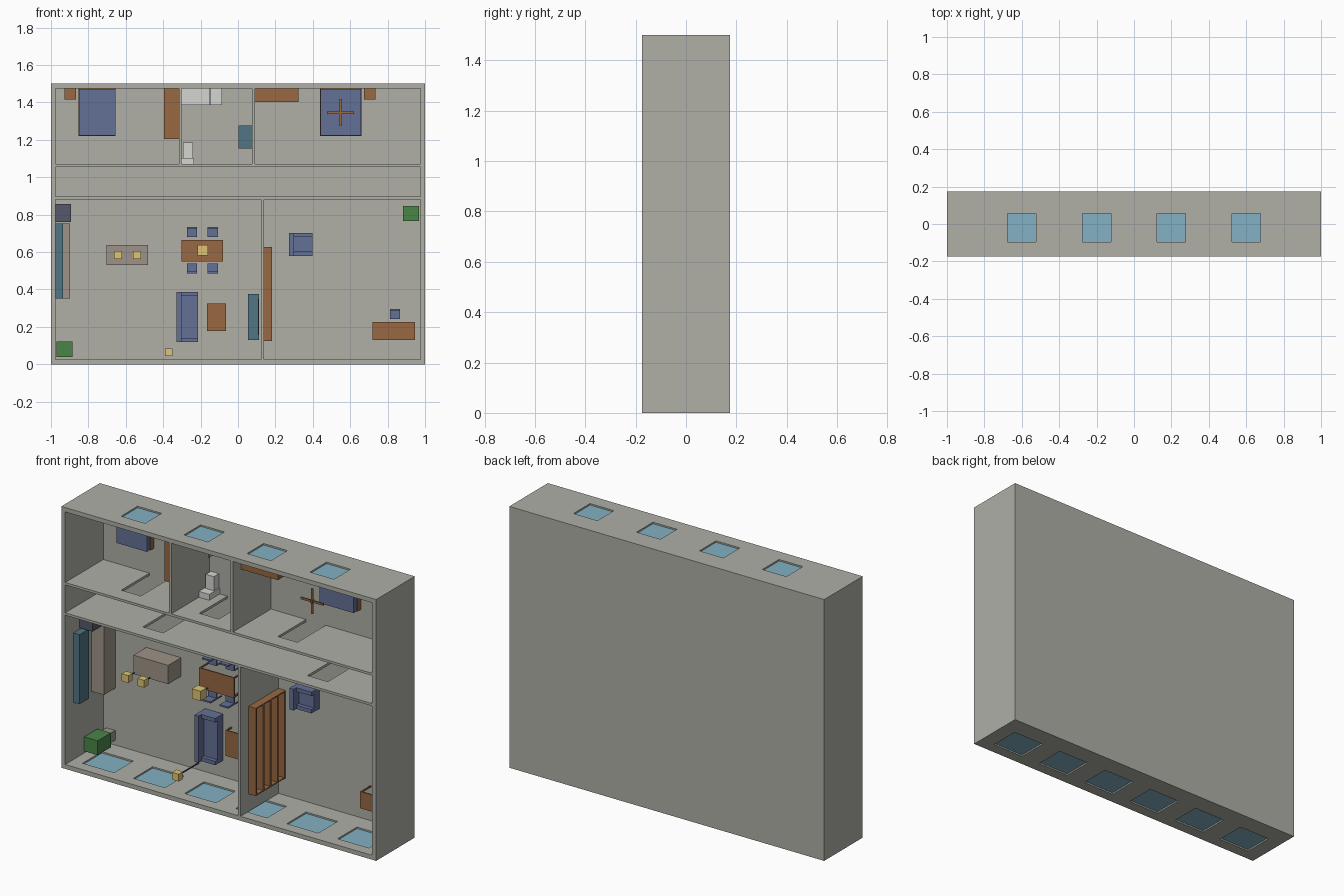
import bpy
import bmesh
from mathutils import Matrix, Vector

# The plan stands upright: floor at the back (+y), room height runs towards -y.
BACK = 0.175
HEIGHT = 0.35
FLOOR = 0.004

default = bpy.data.objects.get("Cube")
if default:
    bpy.data.objects.remove(default, do_unlink=True)


def make_material(name, rgb):
    colour = tuple((c / 255) ** 2.2 for c in rgb) + (1.0,)
    mat = bpy.data.materials.new(name)
    mat.use_nodes = True
    mat.diffuse_color = colour
    mat.node_tree.nodes["Principled BSDF"].inputs["Base Color"].default_value = colour
    return mat


wood = make_material("wood", (150, 104, 68))
fabric = make_material("blue_fabric", (100, 112, 150))
teal = make_material("teal_cabinet", (82, 116, 132))
steel = make_material("dark_steel", (84, 90, 104))
stone = make_material("beige_stone", (156, 146, 134))
leaf = make_material("green_leaf", (76, 132, 74))
lampshade = make_material("yellow_shade", (222, 196, 118))
glass = make_material("window_glass", (130, 175, 194))
ceramic = make_material("white_ceramic", (212, 213, 208))
plaster = make_material("plaster", (174, 174, 166))


def build(name, mat, boxes):
    """Join boxes given as (x0, x1, z0, z1, low, high) above the floor."""
    bm = bmesh.new()
    for x0, x1, z0, z1, low, high in boxes:
        size = Vector((x1 - x0, high - low, z1 - z0))
        centre = Vector(((x0 + x1) / 2, BACK - (low + high) / 2, (z0 + z1) / 2))
        bmesh.ops.create_cube(bm, size=1, matrix=Matrix.Translation(centre) @ Matrix.Diagonal(size.to_4d()))
    mesh = bpy.data.meshes.new(name)
    bm.to_mesh(mesh)
    bm.free()
    mesh.materials.append(mat)
    obj = bpy.data.objects.new(name, mesh)
    bpy.context.collection.objects.link(obj)
    return obj


def block(name, mat, x0, x1, z0, z1, high, low=FLOOR):
    return build(name, mat, [(x0, x1, z0, z1, low, high)])


def pierced_wall(name, x0, x1, z0, z1, centres, width, low, high):
    """Wall along x with equal openings between two heights."""
    boxes, start = [], x0
    for c in centres:
        left, right = c - width / 2, c + width / 2
        boxes.append((start, left, z0, z1, 0, HEIGHT))
        boxes.append((left, right, z0, z1, high, HEIGHT))
        if low > 0:
            boxes.append((left, right, z0, z1, 0, low))
        start = right
    boxes.append((start, x1, z0, z1, 0, HEIGHT))
    build(name, plaster, boxes)


def panes(name, centres, width, z, low, high):
    build(name, glass, [(c - width / 2, c + width / 2, z - 0.004, z + 0.004, low, high) for c in centres])


def legs(x0, x1, z0, z1, top, t=0.007):
    return [(x, x + t, z, z + t, FLOOR, top) for x in (x0, x1 - t) for z in (z0, z1 - t)]


def table(name, x0, x1, z0, z1, high):
    build(name, wood, [(x0, x1, z0, z1, high - 0.008, high)] + legs(x0, x1, z0, z1, high - 0.008))


def chair(name, x, z, side, s=0.027):
    """Chair with its backrest on the +z or -z side."""
    rest = sorted((z + side * s, z + side * (s - 0.009)))
    build(name, fabric, [(x - s, x + s, z - s, z + s, 0.047, 0.057),
                         (x - s, x + s, *rest, 0.057, 0.11)] + legs(x - s, x + s, z - s, z + s, 0.047, 0.005))


def seat(name, x0, x1, z0, z1):
    """Upholstered seat facing +x, with a backrest and two arms."""
    arm = 0.022
    build(name, fabric, [(x0, x1, z0 + arm, z1 - arm, FLOOR, 0.052),
                         (x0, x0 + 0.026, z0 + arm, z1 - arm, 0.052, 0.1),
                         (x0, x1, z0, z0 + arm, FLOOR, 0.075),
                         (x0, x1, z1 - arm, z1, FLOOR, 0.075),
                         (x0, x0 + 0.026, z0, z0 + arm, 0.075, 0.1),
                         (x0, x0 + 0.026, z1 - arm, z1, 0.075, 0.1)])


def bed(name, x0, x1):
    block(name + "_base", wood, x0, x1, 1.22, 1.475, 0.035)
    block(name + "_mattress", fabric, x0 + 0.002, x1 - 0.002, 1.222, 1.468, 0.065, 0.035)
    block(name + "_headboard", wood, x0, x1, 1.468, 1.475, 0.11, 0.035)


def lamp(name, x, z, low, high, rod_low, s=0.021):
    block(name + "_shade", lampshade, x - s, x + s, z - s, z + s, high, low)
    block(name + "_rod", steel, x - 0.003, x + 0.003, z - 0.003, z + 0.003, low, rod_low)


def plant(name, x, z):
    block(name + "_pot", stone, x - 0.028, x + 0.028, z - 0.028, z + 0.028, 0.065)
    block(name + "_leaves", leaf, x - 0.043, x + 0.043, z - 0.041, z + 0.041, 0.185, 0.065)


# Floor and outer shell
block("floor", plaster, -0.975, 0.975, 0.025, 1.475, FLOOR, 0)
for name, x in (("right_outer_wall", -1), ("left_outer_wall", 0.975)):
    block(name, plaster, x, x + 0.025, 0.025, 1.475, HEIGHT, 0)

top_windows = [-0.6, -0.2, 0.2, 0.6]
bottom_windows = [-0.81, -0.487, -0.162, 0.162, 0.487, 0.81]
pierced_wall("top_outer_wall", -1, 1, 1.475, 1.5, top_windows, 0.152, 0.12, 0.27)
pierced_wall("bottom_outer_wall", -1, 1, 0, 0.025, bottom_windows, 0.2, 0.11, 0.285)
panes("top_window_panes", top_windows, 0.152, 1.4875, 0.12, 0.27)
panes("bottom_window_panes", bottom_windows, 0.2, 0.0125, 0.11, 0.285)

# Partitions and doorways
pierced_wall("upper_corridor_wall", -0.975, 0.975, 1.056, 1.07, [-0.62, -0.125, 0.375], 0.125, 0, 0.26)
pierced_wall("lower_corridor_wall", -0.975, 0.975, 0.882, 0.896, [-0.48, 0.565], 0.13, 0, 0.26)
for name, x, z0, z1 in (("bedroom_partition", -0.316, 1.07, 1.475),
                        ("bathroom_partition", 0.075, 1.07, 1.475),
                        ("living_partition", 0.123, 0.025, 0.882)):
    block(name, plaster, x, x + 0.015, z0, z1, HEIGHT, 0)

# Bedrooms
bed("small_bed", -0.852, -0.654)
bed("large_bed", 0.438, 0.66)
block("small_nightstand", wood, -0.927, -0.867, 1.416, 1.475, 0.06)
block("large_nightstand", wood, 0.674, 0.735, 1.416, 1.475, 0.06)
block("tall_wardrobe", wood, -0.396, -0.316, 1.205, 1.475, 0.275)
block("wide_wardrobe", wood, 0.09, 0.323, 1.402, 1.475, 0.275)
build("ceiling_fan", wood, [(0.476, 0.62, 1.339, 1.351, 0.28, 0.288),
                            (0.542, 0.554, 1.273, 1.417, 0.28, 0.288),
                            (0.541, 0.555, 1.338, 1.352, 0.275, 0.295)])

# Bathroom
block("bathtub", ceramic, -0.301, -0.086, 1.386, 1.475, 0.07)
block("shower_screen", glass, -0.152, -0.147, 1.386, 1.475, 0.23, 0.07)
block("toilet_tank", ceramic, -0.301, -0.235, 1.07, 1.104, 0.1)
block("toilet_bowl", ceramic, -0.293, -0.241, 1.104, 1.185, 0.05)
block("bathroom_vanity", teal, 0.004, 0.075, 1.155, 1.276, 0.11)

# Kitchen
block("refrigerator", steel, -0.975, -0.892, 0.76, 0.858, 0.22)
block("kitchen_counter", stone, -0.975, -0.897, 0.353, 0.752, 0.11)
block("upper_cabinets", teal, -0.975, -0.936, 0.353, 0.752, 0.275, 0.19)
block("kitchen_island", stone, -0.703, -0.482, 0.53, 0.638, 0.12)
for i, x in enumerate((-0.641, -0.54)):
    lamp(f"island_pendant_{i + 1}", x, 0.584, 0.245, 0.285, 0.2)

# Dining area
table("dining_table", -0.302, -0.08, 0.549, 0.665, 0.098)
lamp("dining_pendant", -0.188, 0.61, 0.23, 0.285, 0.18, 0.028)
for i, x in enumerate((-0.247, -0.135)):
    chair(f"upper_dining_chair_{i + 1}", x, 0.707, 1)
    chair(f"lower_dining_chair_{i + 1}", x, 0.513, -1)

# Living area
seat("sofa", -0.329, -0.215, 0.119, 0.387)
table("coffee_table", -0.166, -0.065, 0.178, 0.325, 0.052)
block("media_console", teal, 0.054, 0.113, 0.13, 0.376, 0.06)
block("television", steel, 0.106, 0.112, 0.157, 0.35, 0.15, 0.06)
lamp("floor_lamp", -0.37, 0.064, 0.175, 0.215, FLOOR)
plant("living_plant", -0.927, 0.081)

# Study
build("bookshelf", wood, [(0.138, 0.143, 0.125, 0.628, FLOOR, 0.275)]
      + [(0.143, 0.183, 0.125, 0.628, h, h + 0.012) for h in (FLOOR, 0.068, 0.132, 0.196, 0.263)]
      + [(0.143, 0.183, z, z + 0.006, FLOOR, 0.275) for z in (0.125, 0.622)])
seat("armchair", 0.274, 0.397, 0.58, 0.702)
table("desk", 0.72, 0.947, 0.13, 0.226, 0.095)
chair("desk_chair", 0.839, 0.269, 1)
plant("study_plant", 0.925, 0.806)
